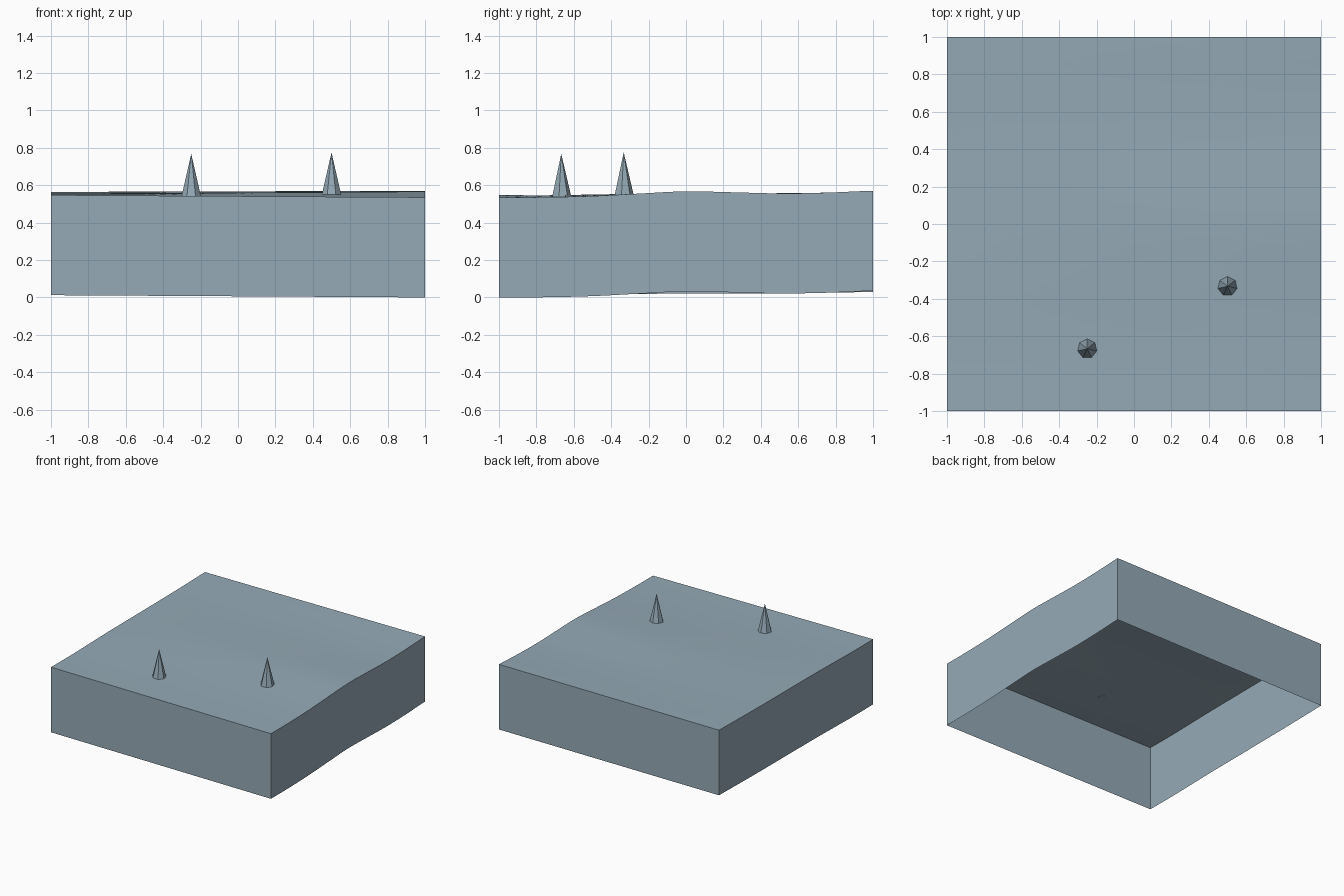
import bpy
import bmesh
from math import floor

cube = bpy.data.objects.get("Cube")
if cube:
    bpy.data.objects.remove(cube, do_unlink=True)

WALL = 0.535        # depth of the skirt below the ground surface
SEGMENTS = 32

# Ground heights along the left and right edges, front to back
EDGE_POS_X = [.535, .536, .542, .555, .567, .562, .556, .560, .570]
EDGE_NEG_X = [.547, .546, .550, .554, .555, .556, .557, .560, .564]


def smooth_sample(values, y):
    """Smooth curve through evenly spaced heights, y from -1 to 1."""
    t = (y + 1) / 2 * (len(values) - 1)
    i = min(max(floor(t), 0), len(values) - 2)
    t -= i
    a, b, c, d = (values[min(max(i + k, 0), len(values) - 1)] for k in (-1, 0, 1, 2))
    return b + t * ((c - a) + t * ((2 * a - 5 * b + 4 * c - d)
                                   + t * (3 * (b - c) + d - a))) / 2


def ground_height(x, y):
    blend = (x + 1) / 2
    z = smooth_sample(EDGE_NEG_X, y) * (1 - blend) + smooth_sample(EDGE_POS_X, y) * blend
    return max(z, WALL)


def make_object(name, bm, material):
    mesh = bpy.data.meshes.new(name)
    bm.to_mesh(mesh)
    bm.free()
    mesh.materials.append(material)
    obj = bpy.data.objects.new(name, mesh)
    bpy.context.collection.objects.link(obj)
    return obj


slate = bpy.data.materials.new("slate_blue")
slate.use_nodes = True
colour = (0.30, 0.40, 0.47, 1)
slate.diffuse_color = colour
slate.node_tree.nodes["Principled BSDF"].inputs["Base Color"].default_value = colour

# Rolling ground with a skirt, open underneath
bm = bmesh.new()
bmesh.ops.create_grid(bm, x_segments=SEGMENTS, y_segments=SEGMENTS, size=1)
for v in bm.verts:
    v.co.z = ground_height(v.co.x, v.co.y)
rim = [e for e in bm.edges if e.is_boundary]
skirt = bmesh.ops.extrude_edge_only(bm, edges=rim)["geom"]
for v in skirt:
    if isinstance(v, bmesh.types.BMVert):
        v.co.z -= WALL
bmesh.ops.recalc_face_normals(bm, faces=bm.faces)
ground = make_object("ground_block", bm, slate)
bpy.ops.object.select_all(action="DESELECT")
ground.select_set(True)
bpy.context.view_layer.objects.active = ground
bpy.ops.object.shade_smooth_by_angle()

# Seven-sided spikes standing on the ground
for name, x, y in (("front_spike", -0.25, -0.667), ("rear_spike", 0.5, -0.333)):
    bm = bmesh.new()
    bmesh.ops.create_cone(bm, cap_ends=True, segments=7, radius1=0.053,
                          radius2=0, depth=0.226)
    spike = make_object(name, bm, slate)
    spike.location = (x, y, ground_height(x, y) + 0.111)
